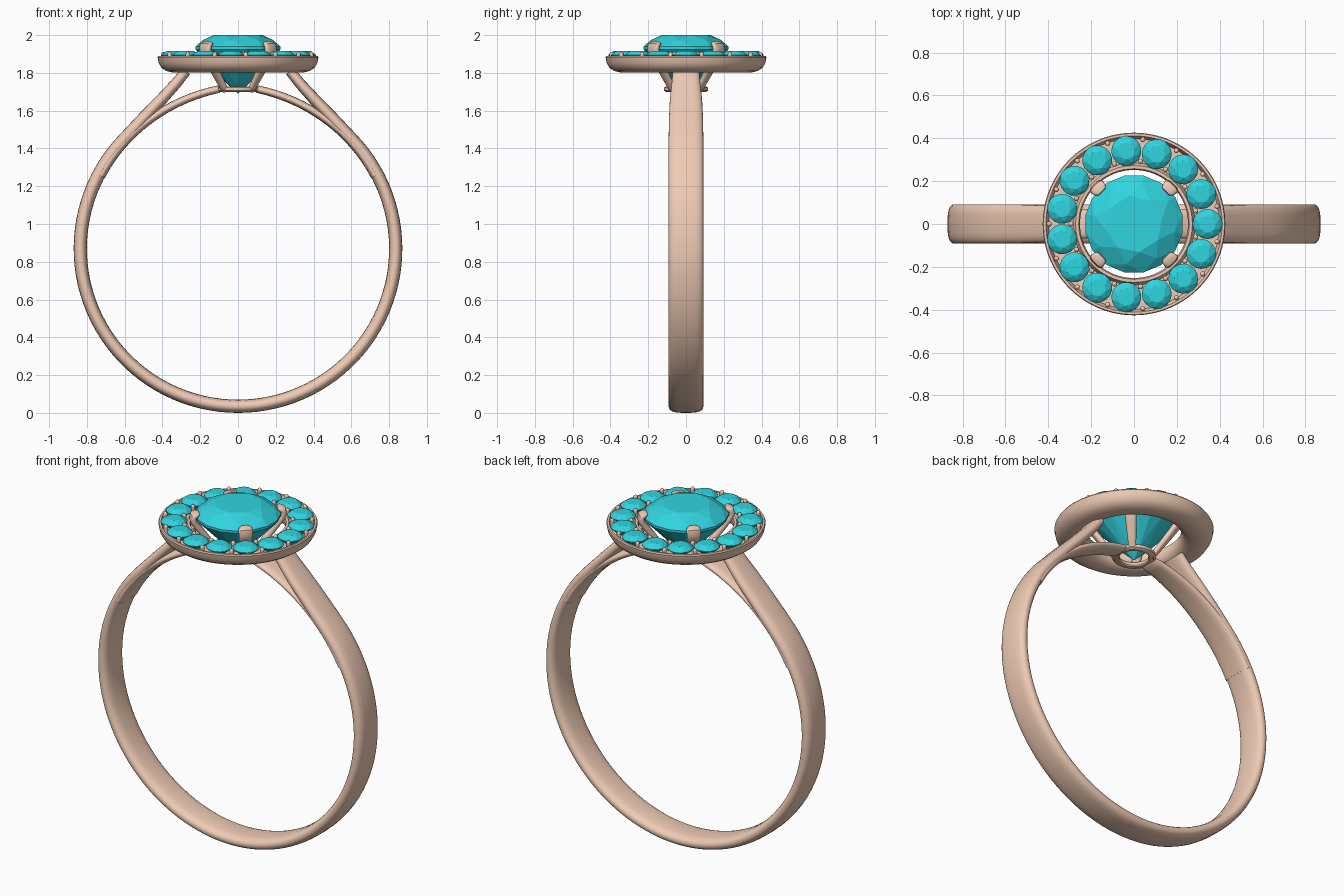
import bpy, bmesh, math
from mathutils import Vector, Matrix

if "Cube" in bpy.data.objects:
    bpy.data.objects.remove(bpy.data.objects["Cube"])


def material(name, rgb):
    m = bpy.data.materials.new(name)
    m.diffuse_color = (*rgb, 1)
    m.use_nodes = True
    m.node_tree.nodes["Principled BSDF"].inputs["Base Color"].default_value = m.diffuse_color
    return m


GOLD = material("rose_gold", (0.87, 0.60, 0.46))
TEAL = material("teal_gem", (0.03, 0.66, 0.74))
CZ = 0.87  # height of the finger-hole centre


def finish(name, bm, mat, smooth=True):
    bmesh.ops.recalc_face_normals(bm, faces=bm.faces)
    me = bpy.data.meshes.new(name)
    bm.to_mesh(me)
    bm.free()
    me.materials.append(mat)
    ob = bpy.data.objects.new(name, me)
    bpy.context.collection.objects.link(ob)
    if smooth:
        bpy.ops.object.select_all(action='DESELECT')
        ob.select_set(True)
        bpy.context.view_layer.objects.active = ob
        bpy.ops.object.shade_smooth_by_angle(angle=math.radians(40))
    return ob


def spow(v, p):
    return math.copysign(abs(v) ** p, v)


def sweep(bm, path, side, n=24, e_side=0.6, e_thick=0.9):
    """Loft a rounded section along (point, half width, half thickness)."""
    rings = []
    for i, (p, hw, ht) in enumerate(path):
        t = (path[min(i + 1, len(path) - 1)][0] - path[max(i - 1, 0)][0]).normalized()
        nrm = t.cross(side).normalized()
        rings.append([bm.verts.new(p + side * hw * spow(math.cos(a), e_side)
                                   + nrm * ht * spow(math.sin(a), e_thick))
                      for a in (2 * math.pi * k / n for k in range(n))])
    for a, b in zip(rings, rings[1:]):
        for k in range(n):
            bm.faces.new((a[k], a[(k + 1) % n], b[(k + 1) % n], b[k]))
    bm.faces.new(rings[0])
    bm.faces.new(rings[-1][::-1])


def lathe(name, profile, seg=96):
    """Revolve a closed (radius, z) profile about the z axis."""
    bm = bmesh.new()
    rings = [[bm.verts.new((r * math.cos(a), r * math.sin(a), z)) for r, z in profile]
             for a in (2 * math.pi * k / seg for k in range(seg))]
    m = len(profile)
    for i in range(seg):
        a, b = rings[i], rings[(i + 1) % seg]
        for k in range(m):
            bm.faces.new((a[k], a[(k + 1) % m], b[(k + 1) % m], b[k]))
    return finish(name, bm, GOLD)


def gem(bm, centre, r, up, down, turn=0.0):
    """Round brilliant cut: the hull of table, crown, girdle, pavilion and culet."""
    tmp = []
    levels = ((8, 0.58, up, 0), (8, 0.83, up * 0.60, 0.5), (16, 1, 0.03 * r, 0),
              (16, 1, -0.03 * r, 0), (8, 0.25, -down * 0.79, 0.5), (1, 0, -down, 0))
    for n, f, z, off in levels:
        for k in range(n):
            a = 2 * math.pi * (k + off) / n + turn
            tmp.append(bm.verts.new(centre + Vector((r * f * math.cos(a), r * f * math.sin(a), z))))
    bmesh.ops.convex_hull(bm, input=tmp)


def polar(r, a, z):
    return Vector((r * math.cos(a), r * math.sin(a), z))


Y = Vector((0, 1, 0))

# Band with the upper shoulders that rise to the halo
half = []
for k in range(41):
    a = math.radians(-90 + 134 * k / 40)
    half.append((Vector((0.835 * math.cos(a), 0, CZ + 0.835 * math.sin(a))), 0.092, 0.035))
for x, z, w, t in ((0.50, 1.56, 0.090, 0.033), (0.40, 1.665, 0.085, 0.031),
                   (0.33, 1.742, 0.076, 0.029), (0.275, 1.81, 0.070, 0.027)):
    half.append((Vector((x, 0, z)), w, t))
flip = [(Vector((-p.x, 0, p.z)), w, t) for p, w, t in half[:0:-1]]
bm = bmesh.new()
sweep(bm, flip + half, Y)
finish("band", bm, GOLD)

# Lower shoulders that follow the finger hole to the base ring
for s, label in ((-1, "left"), (1, "right")):
    path = []
    for k in range(17):
        f = k / 16
        a = math.radians(28 + 55 * f)
        r = 0.822 + 0.028 * f ** 2.5
        w = 0.092 - 0.035 * f ** 2
        t = 0.024 - 0.004 * f
        path.append((Vector((s * r * math.cos(a), 0, CZ + r * math.sin(a))), w, t))
    path.append((path[-1][0] + Vector((-s * 0.012, 0, 0.001)), 0.038, 0.012))
    bm = bmesh.new()
    sweep(bm, path, Y)
    finish("lower_shoulder_" + label, bm, GOLD)

# Halo dish and base ring
lathe("halo_dish", [(0.31, 1.803), (0.345, 1.802), (0.38, 1.81), (0.405, 1.827), (0.42, 1.852),
                    (0.426, 1.882), (0.422, 1.889), (0.411, 1.889), (0.405, 1.875), (0.398, 1.85),
                    (0.285, 1.85), (0.277, 1.875), (0.272, 1.886), (0.258, 1.886), (0.252, 1.87),
                    (0.256, 1.84), (0.275, 1.815)])
lathe("base_ring", [(0.085, 1.70), (0.108, 1.70), (0.116, 1.706), (0.116, 1.722),
                    (0.108, 1.728), (0.085, 1.728), (0.079, 1.722), (0.079, 1.706)], 48)

# Centre gem
bm = bmesh.new()
gem(bm, Vector((0, 0, 1.932)), 0.23, 0.068, 0.242, math.radians(11))
finish("centre_gem", bm, TEAL, False)

# Four claws that grip the centre gem
bm = bmesh.new()
for q in range(4):
    a = math.radians(45 + 90 * q)
    side = Vector((-math.sin(a), math.cos(a), 0))
    pts = ((0.095, 1.705, 0.020, 0.014), (0.135, 1.76, 0.024, 0.016), (0.19, 1.835, 0.030, 0.018),
           (0.233, 1.895, 0.036, 0.018), (0.246, 1.925, 0.039, 0.018), (0.242, 1.945, 0.039, 0.018),
           (0.226, 1.954, 0.036, 0.015), (0.212, 1.957, 0.024, 0.008))
    sweep(bm, [(polar(r, a, z), w, t) for r, z, w, t in pts], side, 16, 0.7, 0.8)
finish("claws", bm, GOLD)

# Fifteen halo gems, with beads in the gaps between them
N = 15
gems, beads = bmesh.new(), bmesh.new()
for k in range(N):
    a = 2 * math.pi * k / N
    gem(gems, polar(0.343, a, 1.893), 0.070, 0.024, 0.055, a)
    mid = a + math.pi / N
    for r in (0.294, 0.396):
        bmesh.ops.create_uvsphere(beads, u_segments=12, v_segments=8, radius=0.012,
                                  matrix=Matrix.Translation(polar(r, mid, 1.899)))
        bmesh.ops.create_cone(beads, cap_ends=True, segments=12, radius1=0.012, radius2=0.012,
                              depth=0.055, matrix=Matrix.Translation(polar(r, mid, 1.8715)))
finish("halo_gems", gems, TEAL, False)
finish("halo_beads", beads, GOLD)
